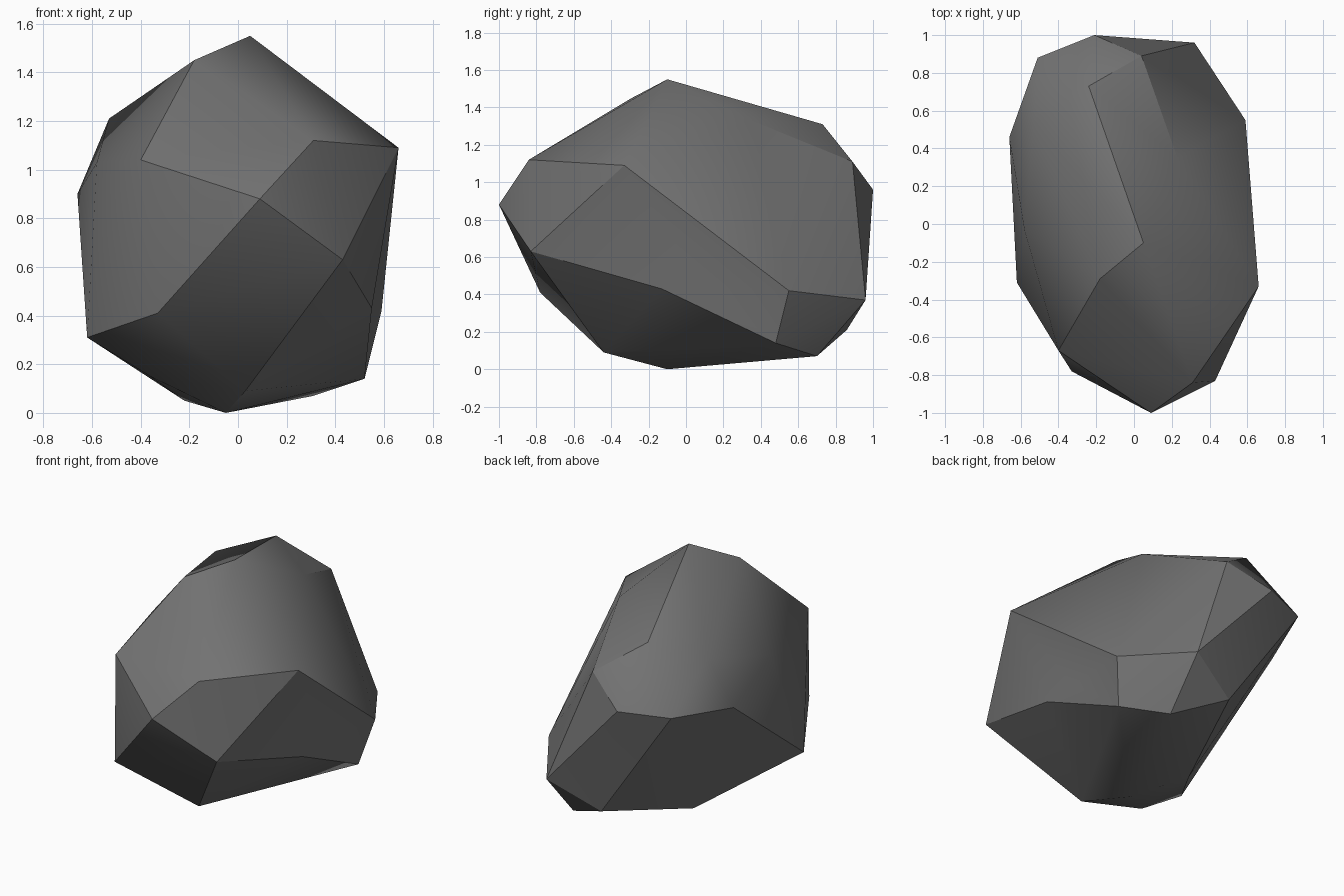
import bpy, bmesh
from mathutils import Vector

if "Cube" in bpy.data.objects:
    bpy.data.objects.remove(bpy.data.objects["Cube"])

# Corner points of the boulder, in bands from top to bottom
CROWN = [(.05, -.10, 1.55), (-.18, -.29, 1.45), (.23, .35, 1.33), (-.24, .73, 1.31),
         (-.53, .53, 1.21)]
UPPER = [(.66, -.33, 1.09), (.31, -.84, 1.12), (-.40, -.67, 1.04), (.04, .89, 1.11),
         (-.58, -.03, 1.03)]
BELT = [(.09, -1, .88), (-.21, 1, .96), (-.51, .88, .95), (-.66, .46, .90), (.43, -.83, .63)]
LOWER = [(-.33, -.78, .41), (-.62, -.31, .31), (.55, -.13, .43), (.59, .55, .42),
         (.32, .96, .37), (.54, .09, .45)]
BASE = [(-.05, -.10, 0), (.03, -.44, .09), (-.36, -.36, .15), (.52, .48, .14),
        (.31, .70, .07), (0, .86, .21), (-.22, .235, .05)]
points = [Vector(p) for p in CROWN + UPPER + BELT + LOWER + BASE]
centre = Vector((0, 0, .75))

# Wrap a skin round the points; a dent is pushed out until the skin takes it in
pushed = [p.copy() for p in points]
for attempt in range(40):
    bm = bmesh.new()
    verts = [bm.verts.new(p) for p in pushed]
    bmesh.ops.convex_hull(bm, input=verts, use_existing_faces=False)
    inside = [i for i, v in enumerate(verts) if v.is_valid and not v.link_faces]
    if not inside:
        break
    bm.free()
    for i in inside:
        pushed[i] += (points[i] - centre).normalized() * .01

# Put the dents back where they belong
for v, p in zip(verts, points):
    v.co = p
bmesh.ops.recalc_face_normals(bm, faces=bm.faces[:])

mesh = bpy.data.meshes.new("boulder")
bm.to_mesh(mesh)
bm.free()
boulder = bpy.data.objects.new("boulder", mesh)
bpy.context.collection.objects.link(boulder)

stone = bpy.data.materials.new("dark grey stone")
stone.diffuse_color = (.17, .17, .17, 1)
stone.use_nodes = True
stone.node_tree.nodes["Principled BSDF"].inputs["Base Color"].default_value = stone.diffuse_color
mesh.materials.append(stone)

# Soft facets with crisp main edges
bpy.context.view_layer.objects.active = boulder
boulder.select_set(True)
bpy.ops.object.shade_smooth_by_angle(angle=.5236)
